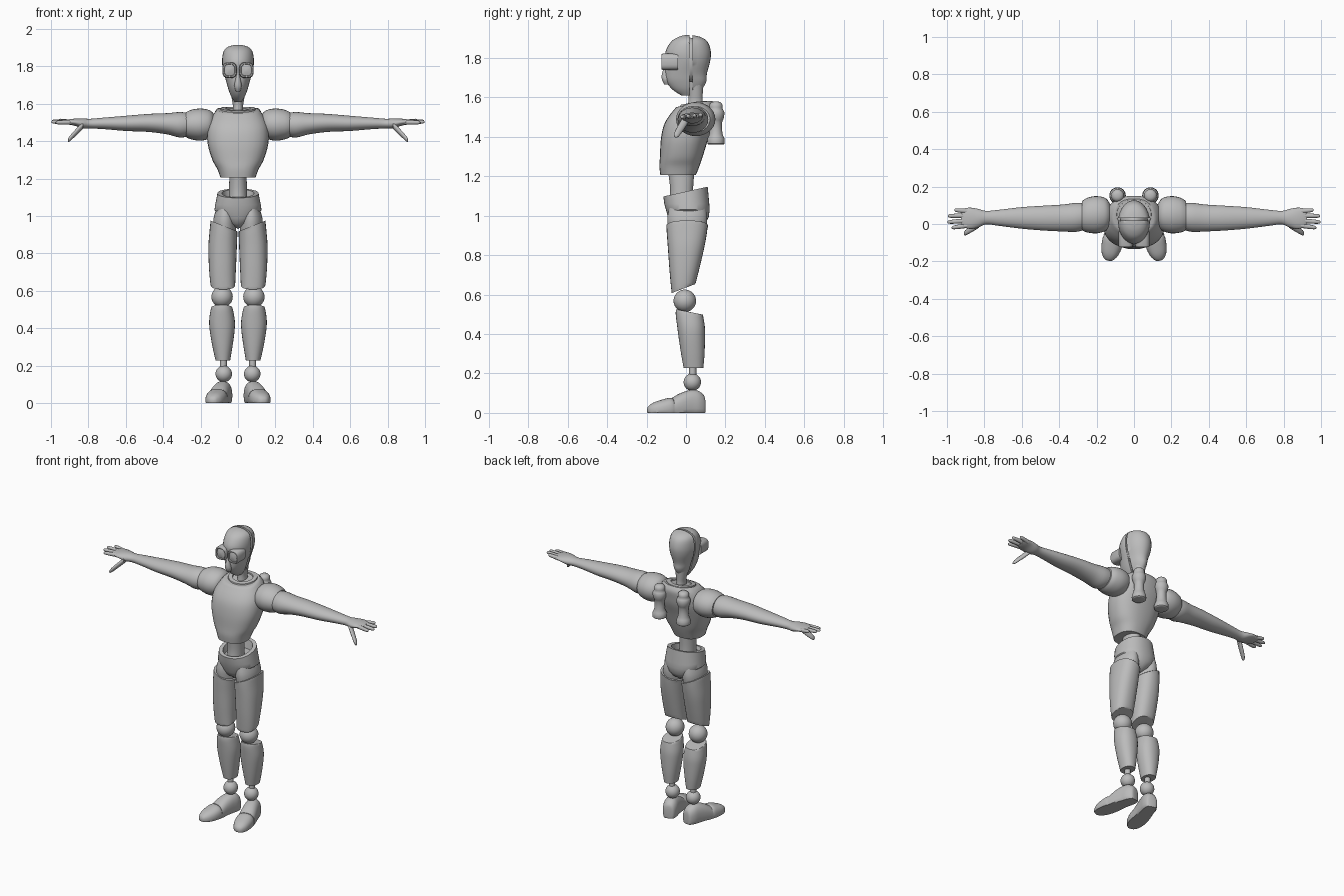
import bpy, bmesh, math
from mathutils import Vector, Matrix

cube = bpy.data.objects.get("Cube")
if cube:
    bpy.data.objects.remove(cube, do_unlink=True)

grey = bpy.data.materials.new("light grey")
grey.use_nodes = True
grey.diffuse_color = (0.5, 0.5, 0.5, 1)
grey.node_tree.nodes["Principled BSDF"].inputs["Base Color"].default_value = (0.5, 0.5, 0.5, 1)


def finish(name, bm, mirror):
    """Turn a bmesh into a smooth-shaded object, optionally mirrored to the right side."""
    bmesh.ops.recalc_face_normals(bm, faces=bm.faces)
    mesh = bpy.data.meshes.new(name)
    bm.to_mesh(mesh)
    bm.free()
    mesh.materials.append(grey)
    obj = bpy.data.objects.new(name, mesh)
    bpy.context.collection.objects.link(obj)
    bpy.ops.object.select_all(action="DESELECT")
    obj.select_set(True)
    bpy.context.view_layer.objects.active = obj
    bpy.ops.object.shade_smooth_by_angle(angle=math.radians(40))
    if mirror:
        obj.modifiers.new("mirror", "MIRROR").use_mirror_merge = False
    return obj


def spline(rings, steps):
    """Insert smoothly interpolated rings between the given ones."""
    out = []
    last = len(rings) - 1
    for i in range(last):
        a, b, c, d = (rings[max(0, min(last, i + k))] for k in (-1, 0, 1, 2))
        for s in range(steps):
            t = s / steps
            out.append([q + t / 2 * (r - p + t * (2 * p - 5 * q + 4 * r - u + t * (3 * q - p - 3 * r + u)))
                        for p, q, r, u in zip(a, b, c, d)])
    return out + [rings[-1]]


def loft(name, axis, rings, mirror=False, steps=4, power=2.0, sides=28, shape=None, spin=None):
    """Skin oval sections. Each ring is (position on axis, low, high, low, high)."""
    bm = bmesh.new()
    loops = []
    for pos, a_low, a_high, b_low, b_high in spline(rings, steps):
        loop = []
        for k in range(sides):
            turn = math.tau * k / sides
            c, s = math.cos(turn), math.sin(turn)
            a = (a_low + a_high) / 2 + (a_high - a_low) / 2 * math.copysign(abs(c) ** (2 / power), c)
            b = (b_low + b_high) / 2 + (b_high - b_low) / 2 * math.copysign(abs(s) ** (2 / power), s)
            p = Vector({"x": (pos, a, b), "y": (a, pos, b), "z": (a, b, pos)}[axis])
            if shape:
                shape(p)
            loop.append(bm.verts.new(p))
        loops.append(loop)
    for low, high in zip(loops, loops[1:]):
        for k in range(sides):
            n = (k + 1) % sides
            bm.faces.new((low[k], low[n], high[n], high[k]))
    bm.faces.new(loops[0])
    bm.faces.new(loops[-1])
    if spin:
        bmesh.ops.rotate(bm, verts=bm.verts, cent=spin[0], matrix=Matrix.Rotation(spin[1], 3, "Z"))
    return finish(name, bm, mirror)


def wide(z, w, front, back):
    """A section centred on the body."""
    return (z, -w, w, front, back)


def round_at(x, y, profile):
    """Circular sections about a vertical line, from (height, radius) pairs."""
    return [(z, x - r, x + r, y - r, y + r) for z, r in profile]


def ball(name, centre, radius, mirror=True, scale=(1, 1, 1)):
    bm = bmesh.new()
    bmesh.ops.create_uvsphere(bm, u_segments=28, v_segments=18, radius=radius)
    bmesh.ops.scale(bm, verts=bm.verts, vec=scale)
    bmesh.ops.translate(bm, verts=bm.verts, vec=centre)
    return finish(name, bm, mirror)


def limit(axis, pick, rule):
    """A shaping rule that trims one coordinate against a surface."""
    def apply(p):
        p[axis] = pick(p[axis], rule(p))
    return apply


# Head: face mask, rear shell and a core showing in the seam
head = [wide(1.61, .018, -.025, .04), wide(1.64, .037, -.07, .08), wide(1.68, .052, -.1, .103),
        wide(1.72, .063, -.106, .106), wide(1.78, .08, -.102, .122), wide(1.83, .085, -.104, .126),
        wide(1.88, .077, -.077, .11), wide(1.905, .053, -.04, .075), wide(1.915, .015, -.005, .03)]
loft("face", "z", head, shape=limit(1, min, lambda p: .018))
loft("head_shell", "z", head, shape=limit(1, max, lambda p: .032))
ball("head_core", (0, .02, 1.79), .1, False, (.74, .7, 1.12))
loft("nose", "z", [wide(1.665, .01, -.11, -.08), wide(1.69, .02, -.122, -.08),
                   wide(1.72, .016, -.122, -.08), wide(1.76, .008, -.108, -.08)])

# Goggles: raised rim around a recessed, slightly domed lens
loft("goggle", "y", [(-.04, .006, .084, 1.738, 1.822), (-.115, .006, .084, 1.738, 1.822),
                     (-.124, .01, .08, 1.742, 1.818), (-.124, .016, .074, 1.748, 1.812),
                     (-.116, .018, .072, 1.75, 1.81), (-.122, .035, .055, 1.77, 1.79)],
     mirror=True, steps=1, power=3)

# Neck and throat
loft("neck", "z", [wide(1.52, .034, .005, .095), wide(1.58, .027, .012, .085),
                   wide(1.62, .032, .01, .085), wide(1.68, .042, -.01, .09)])

# Chest with an open collar that dips at the front
loft("torso", "z", [wide(1.205, .094, -.13, .05), wide(1.25, .11, -.135, .068), wide(1.3, .137, -.132, .085),
                    wide(1.38, .161, -.128, .11), wide(1.45, .165, -.115, .135), wide(1.5, .155, -.09, .145),
                    wide(1.55, .128, -.05, .15), wide(1.58, .1, -.028, .135)],
     power=2.4, shape=limit(2, min, lambda p: 1.56 + .2 * p.y))
loft("collar", "z", [wide(1.53, .1, -.035, .135), wide(1.582, .092, -.028, .13), wide(1.582, .066, -.005, .105),
                     wide(1.545, .06, 0, .1)], steps=1, shape=limit(2, min, lambda p: 1.567 + .2 * p.y))

# Back canisters
loft("canister", "z", round_at(.088, .152, [(1.36, .034), (1.365, .043), (1.39, .043), (1.415, .033), (1.47, .03),
                                            (1.495, .04), (1.525, .042), (1.54, .034), (1.56, .034),
                                            (1.575, .022), (1.579, .005)]), mirror=True, steps=2)

# Waist and pelvis, the pelvis trimmed to a V at the legs with a hollow rim
loft("waist", "z", [wide(1.05, .05, -.085, .04), wide(1.13, .048, -.08, .036), wide(1.22, .046, -.09, .042)])


def brief_cut(p):
    if p.z > 1.06:
        p.z += .22 * (p.y + .01) * (p.z - 1.06) / .06
    p.z = max(p.z, .93 + .75 * abs(p.x))


loft("pelvis", "z", [wide(.93, .03, -.035, .05), wide(.96, .07, -.075, .095), wide(.99, .1, -.09, .115),
                     wide(1.03, .126, -.102, .12), wide(1.06, .122, -.11, .118), wide(1.12, .11, -.115, .11),
                     wide(1.12, .085, -.095, .09), wide(1.08, .075, -.085, .08)],
     steps=1, sides=40, power=2.2, shape=brief_cut)

# Legs
loft("hip_joint", "z", [(.9, .012, .13, -.085, .095), (.98, .01, .132, -.095, .108), (1.04, .02, .115, -.085, .1)],
     mirror=True)


def thigh_cut(p):
    p.z = max(min(p.z, .917 + .4 * p.x), .635 + .38 * p.y)


loft("thigh", "z", [(.6, .016, .142, -.072, .035), (.66, .014, .15, -.078, .05), (.74, .01, .156, -.085, .07),
                    (.84, .006, .158, -.092, .093), (.92, .003, .152, -.098, .107), (.98, .003, .146, -.1, .112)],
     mirror=True, power=2.3, shape=thigh_cut)
ball("knee", (.085, -.006, .568), .057)
loft("shin", "z", [(.228, .042, .12, -.012, .088), (.3, .03, .136, -.025, .094), (.38, .019, .15, -.037, .096),
                   (.44, .017, .154, -.045, .095), (.5, .027, .146, -.052, .085), (.53, .036, .138, -.05, .078)],
     mirror=True, power=2.2, shape=limit(2, min, lambda p: .515 - .2 * p.y))
loft("ankle_rod", "z", round_at(.078, .034, [(.12, .018), (.25, .018)]), mirror=True, steps=1)
ball("ankle", (.076, .032, .156), .044)

# Feet, turned outwards, with flat soles
sole = limit(2, max, lambda p: 0)
heel = ((.08, .04, 0), math.radians(14))
loft("heel", "y", [(.097, .065, .095, .01, .06), (.09, .045, .113, -.02, .09), (.06, .034, .126, -.03, .113),
                   (.02, .032, .13, -.03, .116), (-.03, .03, .134, -.03, .1), (-.075, .026, .136, -.03, .075)],
     mirror=True, power=2.4, shape=sole, spin=heel)
loft("toe", "y", [(-.062, .03, .13, -.03, .065), (-.088, .025, .137, -.03, .076), (-.13, .026, .134, -.03, .066),
                  (-.17, .037, .123, -.025, .052), (-.195, .055, .105, -.01, .035), (-.203, .07, .09, .005, .02)],
     mirror=True, power=2.4, shape=sole, spin=heel)

# Shoulders and arms
loft("shoulder", "x", [(.125, .0, .1, 1.44, 1.54), (.15, -.035, .137, 1.415, 1.565), (.2, -.05, .149, 1.403, 1.575),
                       (.25, -.045, .14, 1.41, 1.568), (.278, -.034, .122, 1.422, 1.555)], mirror=True)
loft("arm", "x", [(.26, -.03, .11, 1.428, 1.55), (.31, -.042, .113, 1.42, 1.556), (.38, -.04, .104, 1.437, 1.55),
                  (.48, -.035, .098, 1.45, 1.546), (.6, -.025, .09, 1.455, 1.536), (.72, -.01, .076, 1.465, 1.526),
                  (.79, -.002, .07, 1.468, 1.52), (.83, -.018, .08, 1.468, 1.522), (.87, -.026, .087, 1.482, 1.521),
                  (.905, -.02, .084, 1.489, 1.517), (.925, -.005, .07, 1.495, 1.512)], mirror=True)


def digit(name, start, end, radius):
    """A tapered round-tipped finger."""
    start, end = Vector(start), Vector(end)
    rings = []
    for t, size in ((0, 1), (.5, .95), (.85, .8), (.97, .5), (1, .12)):
        x, y, z = start.lerp(end, t)
        r = radius * size
        rings.append((x, y - r, y + r, z - r, z + r))
    loft(name, "x", rings, mirror=True, sides=14)


for i, (reach, base_y, tip_y) in enumerate([(.975, -.008, -.02), (.998, .018, .01), (.995, .045, .043), (.96, .068, .075)]):
    digit(f"finger_{i + 1}", (.89, base_y, 1.502), (reach, tip_y, 1.5 + .004 * i), .0125)
digit("thumb", (.83, -.002, 1.485), (.91, -.052, 1.403), .019)
